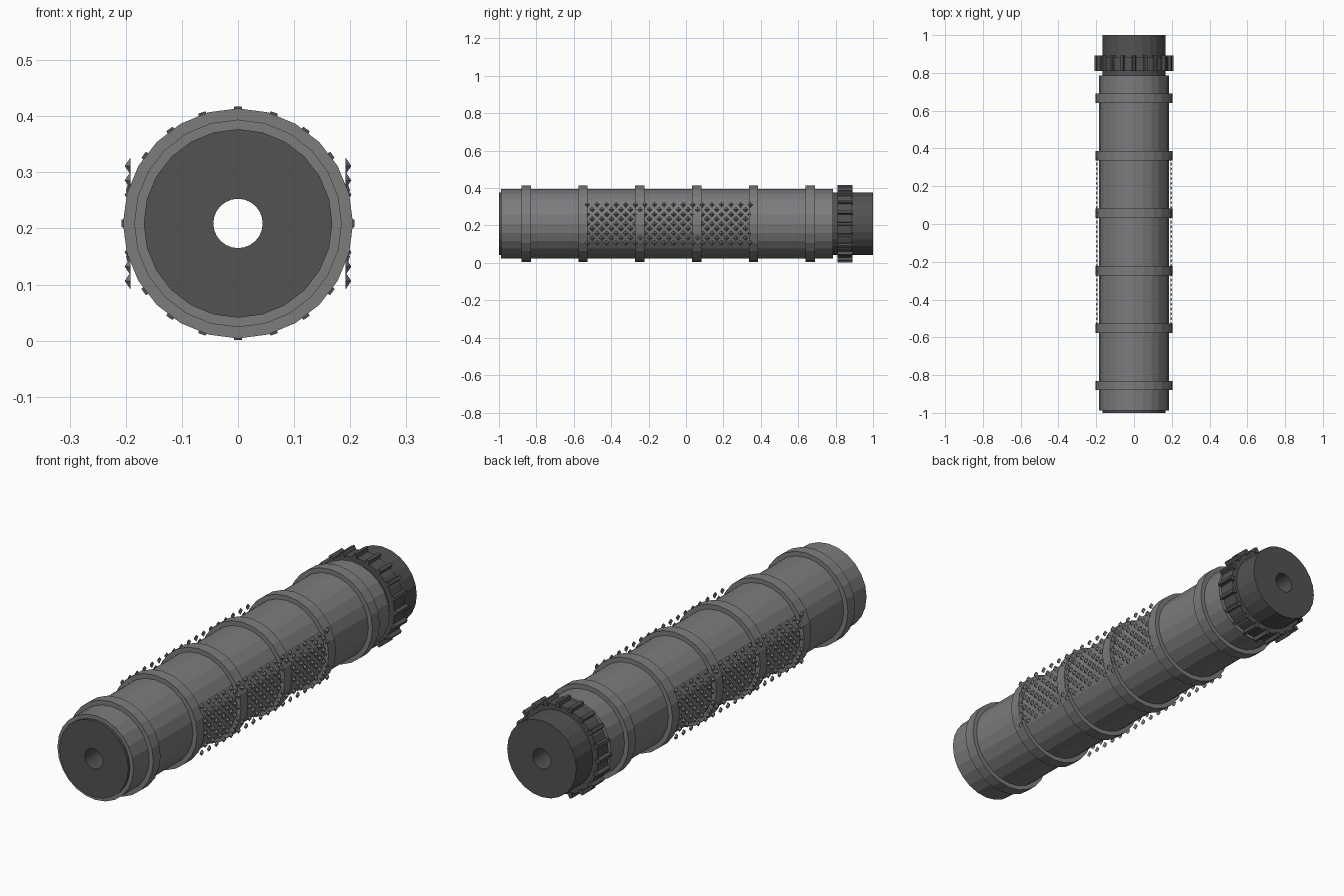
import bpy, bmesh, math
from mathutils import Matrix

if "Cube" in bpy.data.objects:
    bpy.data.objects.remove(bpy.data.objects["Cube"])

CZ = 0.209   # height of the long axis
SIDES = 24


def material(name, v):
    m = bpy.data.materials.new(name)
    m.diffuse_color = (v, v, v * 1.03, 1)
    m.use_nodes = True
    m.node_tree.nodes["Principled BSDF"].inputs["Base Color"].default_value = m.diffuse_color
    return m


GREY = material("mid grey metal", 0.2)
DARK = material("dark grey metal", 0.085)


def make_object(name, bm, mat):
    bmesh.ops.recalc_face_normals(bm, faces=bm.faces)
    me = bpy.data.meshes.new(name)
    bm.to_mesh(me)
    bm.free()
    me.materials.append(mat)
    ob = bpy.data.objects.new(name, me)
    bpy.context.collection.objects.link(ob)
    return ob


def lathe(name, profile, mat, sides=SIDES):
    """Revolve a closed (radius, y) profile around the long axis."""
    bm = bmesh.new()
    loops = []
    for i in range(sides):
        a = 2 * math.pi * i / sides
        loops.append([bm.verts.new((r * math.sin(a), y, CZ + r * math.cos(a)))
                      for r, y in profile])
    n = len(profile)
    for i in range(sides):
        p, q = loops[i], loops[(i + 1) % sides]
        for j in range(n):
            k = (j + 1) % n
            bm.faces.new((p[j], p[k], q[k], q[j]))
    return make_object(name, bm, mat)


def tube(name, r_in, r_out, y0, y1, mat):
    return lathe(name, [(r_in, y0), (r_out, y0), (r_out, y1), (r_in, y1)], mat)


# Main tube and the dark core that shows at both ends
tube("body_tube", 0.16, 0.185, -0.988, 0.787, GREY)
tube("inner_core", 0.044, 0.168, -1.0, 1.0, DARK)

# Raised bands
for i in range(6):
    y = -0.855 + i * 0.304
    tube(f"band_{i + 1}", 0.18, 0.205, y - 0.025, y + 0.025, GREY)

# Ribbed locking collar
tube("collar", 0.16, 0.193, 0.81, 0.885, DARK)
bm = bmesh.new()
for i in range(20):
    m = (Matrix.Translation((0, 0.85, CZ))
         @ Matrix.Rotation(2 * math.pi * i / 20, 4, 'Y')
         @ Matrix.Translation((0, 0, 0.196))
         @ Matrix.Diagonal((0.022, 0.082, 0.024, 1)))
    geo = bmesh.ops.create_cube(bm, size=1, matrix=m)
    # narrow the outer face of each rib
    for v in geo["verts"]:
        local = m.inverted() @ v.co
        if local.z > 0:
            local.x *= 0.6
            v.co = m @ local
make_object("collar_ribs", bm, DARK)

# Diamond studs in staggered rows on both flanks
STEP, HALF = 0.0512, 0.0145
for side, label in ((1, "right"), (-1, "left")):
    bm = bmesh.new()
    for row in range(9):
        odd = row % 2
        for col in range(18 - odd):
            y = -0.527 + (col + 0.5 * odd) * STEP
            z = CZ + (row - 4) * STEP / 2
            x = side * 0.192
            base = [bm.verts.new((x, y + dy * HALF, z + dz * HALF))
                    for dy, dz in ((1, 0), (0, 1), (-1, 0), (0, -1))]
            tip = bm.verts.new((side * 0.202, y, z))
            bm.faces.new(base)
            for k in range(4):
                bm.faces.new((base[k], base[(k + 1) % 4], tip))
    make_object(f"{label}_grip_studs", bm, GREY)
